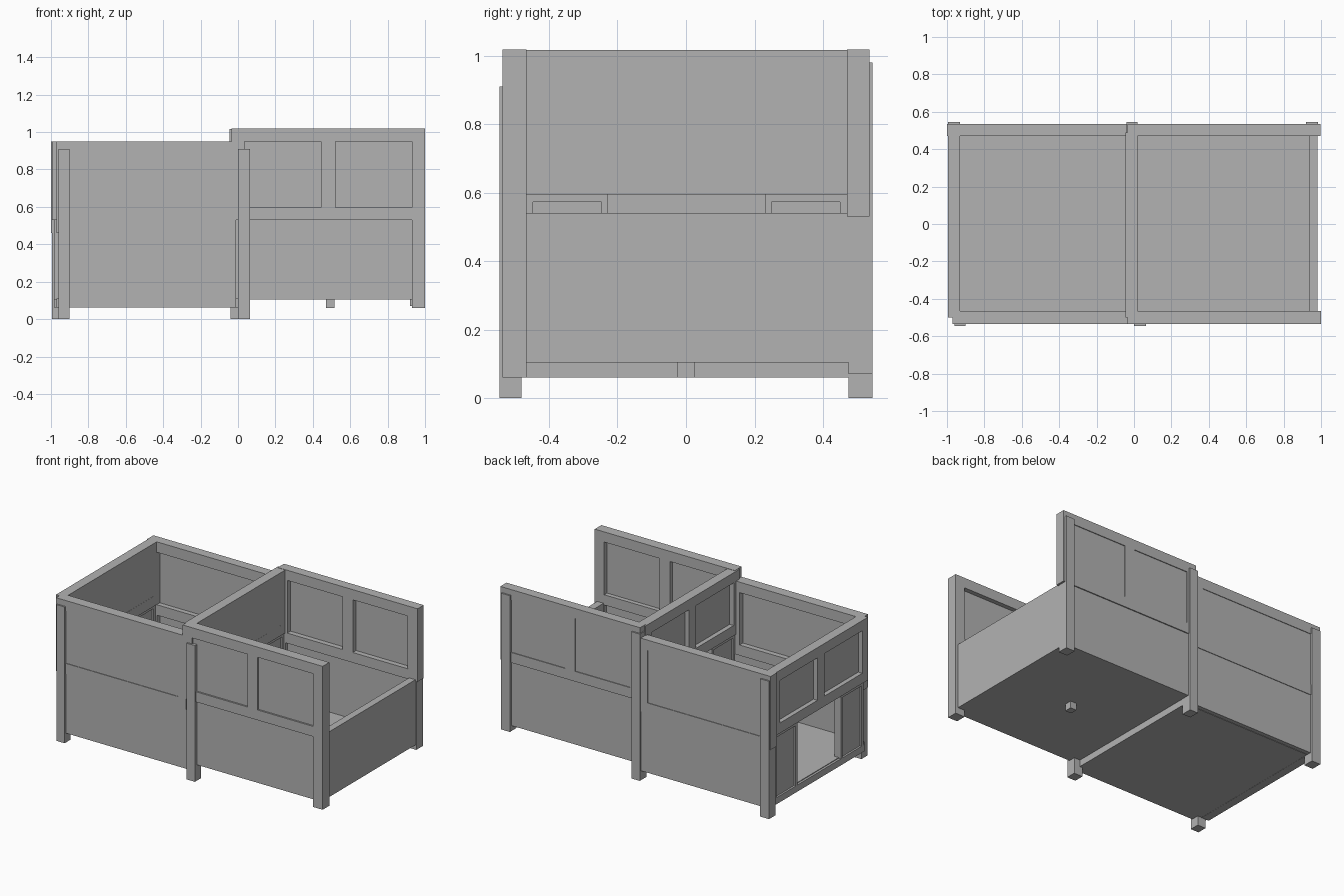
import bpy

cube = bpy.data.objects.get("Cube")
if cube:
    bpy.data.objects.remove(cube, do_unlink=True)

grey = bpy.data.materials.new("plain grey")
grey.use_nodes = True
grey.diffuse_color = (0.45, 0.45, 0.45, 1)
grey.node_tree.nodes["Principled BSDF"].inputs["Base Color"].default_value = (0.45, 0.45, 0.45, 1)


def box(name, x, y, z):
    """Axis-aligned box from three (low, high) ranges."""
    bpy.ops.mesh.primitive_cube_add(size=1)
    ob = bpy.context.object
    ob.name = name
    ob.data.name = name
    for v in ob.data.vertices:
        v.co = [r[0] + (c + 0.5) * (r[1] - r[0]) for c, r in zip(v.co, (x, y, z))]
    ob.data.materials.append(grey)
    return ob


def panel(name, axis, span, depth, pane, z, rail, stile, middle=0.0, rails=True):
    """Framed panel: span runs along the axis, depth and pane lie across it."""
    def part(label, s, d, h):
        if axis == "x":
            box(name + label, s, d, h)
        else:
            box(name + label, d, s, h)
    a, b = span
    low, high = z
    inner = (low + rail, high - rail)
    if rails:
        part("_top_rail", span, depth, (high - rail, high))
        part("_bottom_rail", span, depth, (low, low + rail))
    part("_pane", (a + stile, b - stile), pane, inner)
    part("_start_stile", (a, a + stile), depth, inner)
    part("_end_stile", (b - stile, b), depth, inner)
    if middle:
        c = (a + b) / 2
        part("_middle_stile", (c - middle / 2, c + middle / 2), depth, inner)


FRONT = (-0.535, -0.465)
BACK = (0.47, 0.535)

# Posts standing on the ground, and the raised corner posts
box("front_right_post", (-0.96, -0.90), (-0.545, -0.48), (0, 0.91))
box("front_middle_post", (0, 0.063), (-0.545, -0.48), (0, 0.91))
box("back_right_post", (-0.995, -0.93), (0.475, 0.545), (0, 0.92))
box("back_middle_post", (-0.04, 0.02), (0.475, 0.545), (0, 0.98))
box("front_left_post", (0.93, 1.0), FRONT, (0.06, 0.96))
box("back_left_post", (0.92, 0.985), (0.475, 0.545), (0.07, 0.98))

# Floors and the small support leg
box("right_floor", (-0.97, 0.0), (-0.5, 0.5), (0.062, 0.11))
box("left_floor", (0.0, 0.95), (-0.5, 0.5), (0.106, 0.14))
box("support_leg", (0.47, 0.515), (-0.025, 0.025), (0.06, 0.11))

# Long walls of the lower (right) half
for name, depth, out, x in (("front", FRONT, (-0.531, -0.5), (-0.97, -0.01)),
                            ("back", BACK, (0.503, 0.531), (-1.0, -0.03))):
    panel(name + "_right_upper_wall", "x", x, depth, out, (0.46, 0.95), 0.07, 0.06)
    box(name + "_right_lower_wall", (x[0] + 0.02, x[1]), out, (0.062, 0.465))

# Long walls of the higher (left) half
panel("front_left_upper_wall", "x", (-0.035, 1.0), FRONT, (-0.524, -0.495),
      (0.53, 1.018), 0.068, 0.07, 0.075)
panel("back_left_upper_wall", "x", (-0.035, 0.998), BACK, (0.505, 0.53),
      (0.53, 1.018), 0.068, 0.07, 0.075)
box("front_left_lower_wall", (0.03, 0.94), (-0.525, -0.49), (0.106, 0.535))
box("back_left_lower_wall", (0.0, 0.94), (0.495, 0.528), (0.106, 0.535))

# Low end wall
box("left_end_low_wall", (0.935, 0.982), (-0.475, 0.48), (0.104, 0.54))

# End wall and partition: windowed frame above, doorway between framed panels below
for name, depth, pane, low, high, floor in (
        ("right_end", (-0.995, -0.93), (-0.965, -0.931), 0.53, 0.95, 0.07),
        ("partition", (-0.045, 0.02), (-0.015, 0.0195), 0.595, 1.016, 0.07)):
    panel(name + "_upper", "y", (-0.5, 0.49), depth, pane, (low, high), 0.068, 0.06, 0.075)
    for side, span in (("front", (-0.467, -0.227)), ("back", (0.23, 0.47))):
        mid = (depth[0] + depth[1]) / 2
        panel(name + "_" + side + "_door_panel", "y", span,
              (depth[0] + 0.01, depth[1] - 0.01), (mid - 0.01, mid + 0.01),
              (floor, low), 0.022, 0.02)
    box(name + "_sill", (depth[0] + 0.01, depth[1]), (-0.48, 0.48), (0.061, 0.105))
